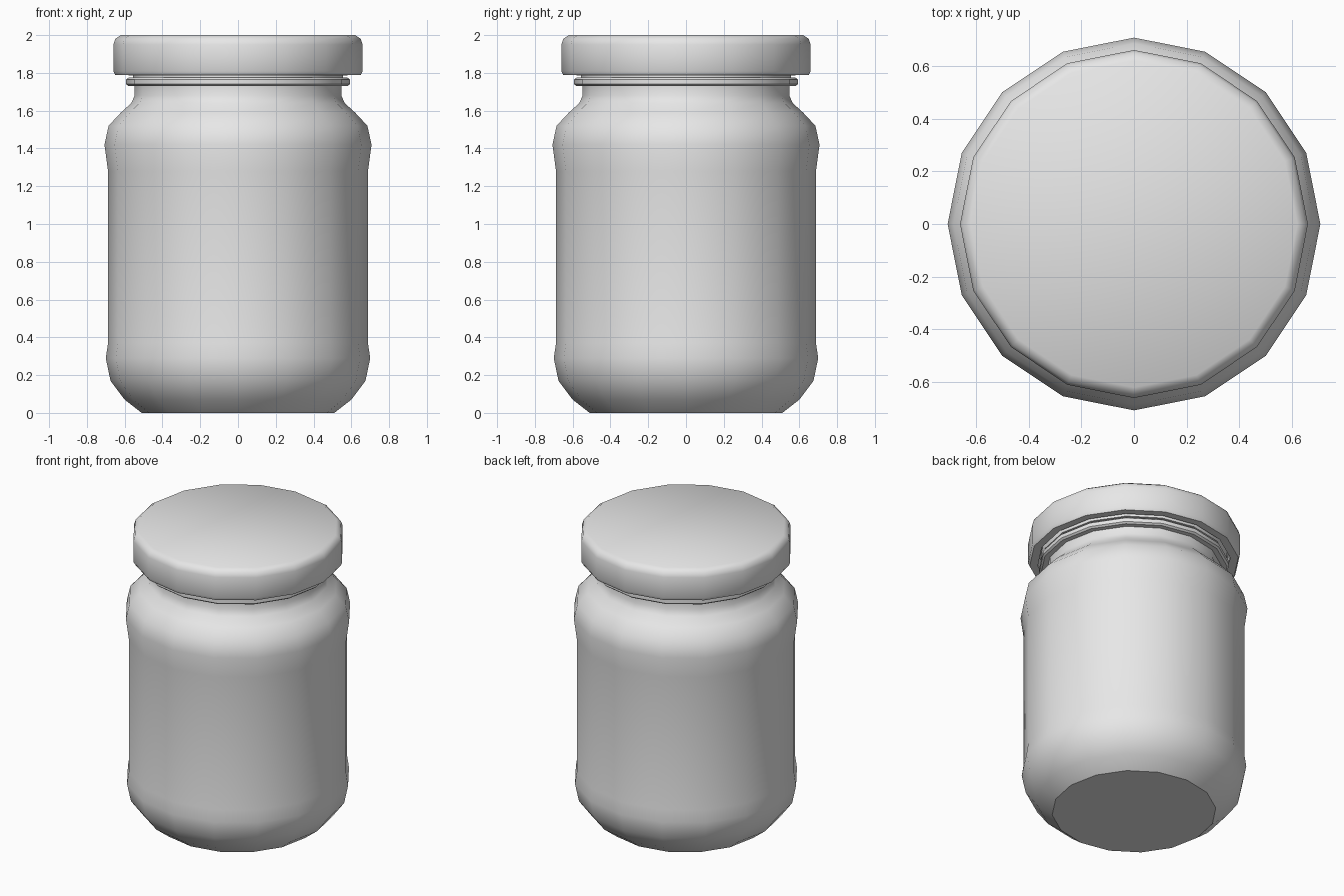
import bpy
import bmesh
from math import cos, sin, tau, radians

SIDES = 16

cube = bpy.data.objects.get("Cube")
if cube:
    bpy.data.objects.remove(cube, do_unlink=True)

grey = bpy.data.materials.new("plain grey")
grey.use_nodes = True
grey.diffuse_color = (0.8, 0.8, 0.8, 1)
grey.node_tree.nodes["Principled BSDF"].inputs["Base Color"].default_value = (0.8, 0.8, 0.8, 1)


def turned(name, profile, angle):
    """Revolve a (radius, height) profile around z and cap both ends."""
    bm = bmesh.new()
    rings = [[bm.verts.new((r * cos(tau * i / SIDES), r * sin(tau * i / SIDES), z))
              for i in range(SIDES)] for r, z in profile]
    for low, high in zip(rings, rings[1:]):
        for i in range(SIDES):
            j = (i + 1) % SIDES
            bm.faces.new((low[i], low[j], high[j], high[i]))
    bm.faces.new(rings[0][::-1])
    bm.faces.new(rings[-1])
    bmesh.ops.recalc_face_normals(bm, faces=bm.faces)
    mesh = bpy.data.meshes.new(name)
    bm.to_mesh(mesh)
    bm.free()
    mesh.materials.append(grey)
    obj = bpy.data.objects.new(name, mesh)
    bpy.context.collection.objects.link(obj)
    bpy.ops.object.select_all(action='DESELECT')
    obj.select_set(True)
    bpy.context.view_layer.objects.active = obj
    bpy.ops.object.shade_smooth_by_angle(angle=radians(angle))
    return obj


# Jar: rounded base, straight wall, bulging shoulder, neck and bead
turned("jar_body", [
    (0.51, 0), (0.60, 0.07), (0.675, 0.17), (0.70, 0.29), (0.688, 0.37),
    (0.688, 1.28), (0.707, 1.42), (0.685, 1.52), (0.62, 1.59), (0.565, 1.64),
    (0.547, 1.68), (0.547, 1.73), (0.58, 1.73), (0.592, 1.74), (0.592, 1.765),
    (0.58, 1.775), (0.555, 1.775), (0.555, 1.785), (0.58, 1.785), (0.58, 1.9),
], 36)

# Lid: recessed underside, short skirt and rounded top edge
turned("lid", [
    (0.60, 1.87), (0.60, 1.79), (0.65, 1.79), (0.66, 1.81), (0.66, 1.95),
    (0.65, 1.98), (0.62, 2.0),
], 60)
